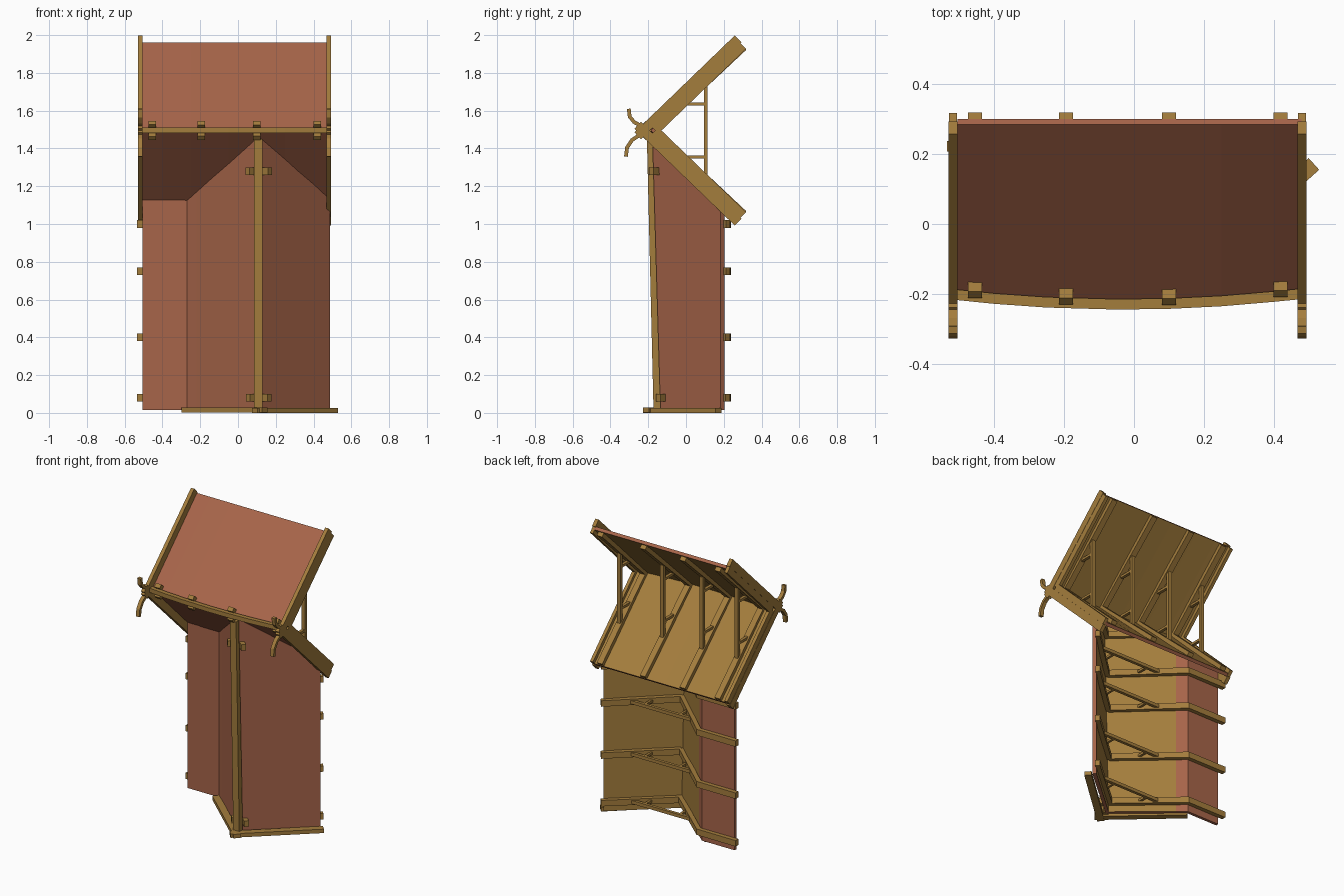
import bpy, bmesh
from mathutils import Vector as V

cube = bpy.data.objects.get("Cube")
if cube:
    bpy.data.objects.remove(cube)


def material(name, rgb):
    m = bpy.data.materials.new(name)
    m.use_nodes = True
    m.diffuse_color = (*rgb, 1)
    m.node_tree.nodes["Principled BSDF"].inputs["Base Color"].default_value = (*rgb, 1)
    return m


WOOD = material("golden wood", (0.37, 0.205, 0.046))
CLAY = material("clay red", (0.39, 0.13, 0.068))


def loft(name, rings, mats=(WOOD,), rule=None):
    """Skin a row of closed sections and cap both ends."""
    bm = bmesh.new()
    rows = [[bm.verts.new(p) for p in ring] for ring in rings]
    n = len(rows[0])
    for a, b in zip(rows, rows[1:]):
        for i in range(n):
            j = (i + 1) % n
            bm.faces.new((a[i], a[j], b[j], b[i]))
    bm.faces.new(rows[0])
    bm.faces.new(rows[-1])
    bmesh.ops.recalc_face_normals(bm, faces=bm.faces)
    if rule:
        for f in bm.faces:
            f.material_index = int(rule(f.normal, f.calc_center_median()))
    mesh = bpy.data.meshes.new(name)
    bm.to_mesh(mesh)
    bm.free()
    for m in mats:
        mesh.materials.append(m)
    obj = bpy.data.objects.new(name, mesh)
    bpy.context.collection.objects.link(obj)
    return obj


def sweep(name, path, axis, width, thick):
    """Rectangular bar along a path; width runs along axis."""
    path = [V(p) for p in path]
    axis = V(axis)
    rings = []
    for i, p in enumerate(path):
        d = (path[min(i + 1, len(path) - 1)] - path[max(i - 1, 0)]).normalized()
        t = axis.cross(d).normalized() * thick / 2
        w = axis * width / 2
        rings.append([p + w + t, p + w - t, p - w - t, p - w + t])
    return loft(name, rings)


X, Z = V((1, 0, 0)), V((0, 0, 1))
RIDGE_Z = 1.495
SLOPE = V((0, 0.72, 0.695))


def bow(x):
    return 0.03 * max(0, 1 - ((x + 0.03) / 0.5) ** 2)


def slope_dir(s):
    return V((0, SLOPE.y, s * SLOPE.z))


# Roof slopes, red outside and wood inside
stations = [-0.505, -0.4, -0.25, -0.05, 0.1, 0.25, 0.4, 0.48]
for s, label in ((1, "upper"), (-1, "lower")):
    rings = []
    for x in stations:
        r = -0.187 - bow(x)
        rings.append([(x, r, RIDGE_Z), (x, 0.285, RIDGE_Z + s * 0.465),
                      (x, 0.3, RIDGE_Z + s * 0.45), (x, r + 0.029, RIDGE_Z)])
    inward = V((0, 0.69, -s * 0.72))
    loft(label + "_roof_slope", rings, (CLAY, WOOD),
         lambda n, c: n.dot(inward) > 0.9)

# Bowed ridge beam
loft("ridge_beam", [[(x, -0.215 - bow(x), 1.483), (x, -0.215 - bow(x), 1.512),
                     (x, -0.185 - bow(x), 1.512), (x, -0.185 - bow(x), 1.483)]
                    for x in stations])

# Roof trusses: crossing rafters, tie and two struts
for x in (-0.455, -0.195, 0.1, 0.42):
    apex = V((x, -0.15 - bow(x), RIDGE_Z))
    for s in (1, -1):
        d = slope_dir(s)
        end = V((x, 0.31, RIDGE_Z + s * 0.437))
        d = (end - apex).normalized()
        sweep("roof_rafter", [apex - d * 0.06, end], X, 0.04, 0.027)
        sweep("roof_strut", [(x, 0, RIDGE_Z + s * 0.14),
                             (x, 0.105, RIDGE_Z + s * 0.14)], X, 0.02, 0.016)
    sweep("roof_tie", [(x, 0.105, 1.25), (x, 0.105, 1.735)], X, 0.025, 0.02)

# Gable boards with curled horns
for x in (-0.518, 0.481):
    for s in (1, -1):
        d = slope_dir(s)
        top = V((x, -0.227, RIDGE_Z))
        sweep("gable_board", [top - d * 0.04, top + d * 0.698], X, 0.025, 0.05)
        under = V((x, -0.163, RIDGE_Z))
        sweep("gable_trim", [under, under + d * 0.645], X, 0.022, 0.046)
    sweep("upper_horn", [(x, -0.24, 1.52), (x, -0.275, 1.54), (x, -0.298, 1.568),
                         (x, -0.303, 1.61)], X, 0.025, 0.02)
    sweep("lower_horn", [(x, -0.24, 1.475), (x, -0.285, 1.445), (x, -0.312, 1.405),
                         (x, -0.318, 1.357)], X, 0.025, 0.02)


# Folded wall, its top trimmed to the lower roof slope
def apex_y(z):
    return -0.14 - 0.028 * z


def top_z(x, y):
    r = -0.172 - bow(x)
    return RIDGE_Z - 0.46 * (y - r) / (0.293 - r)


def wall_ring(x, y, ix, iy, lean=0):
    ty = y - 0.04 * lean
    tiy = iy - 0.04 * lean
    return [(x, y, 0.015), (x, ty, top_z(x, ty)),
            (ix, tiy, top_z(ix, tiy)), (ix, iy, 0.015)]


loft("folded_wall",
     [wall_ring(-0.505, 0.185, -0.505, 0.205),
      wall_ring(-0.27, 0.185, -0.262, 0.205),
      wall_ring(-0.22, 0.142, -0.207, 0.158, 0.12),
      wall_ring(0.11, -0.14, 0.11, -0.112, 1),
      wall_ring(0.487, 0.182, 0.473, 0.203)],
     (CLAY, WOOD),
     lambda n, c: n.y > 0.3 and abs(n.z) < 0.5 and -0.21 < c.x < 0.45)

# Upright beam on the wall fold
loft("corner_beam", [[(0.085, y, z), (0.13, y, z), (0.13, y + w, z), (0.085, y + w, z)]
                     for y, w, z in ((-0.172, 0.037, 0.015), (-0.207, 0.03, 1.45))])

# Wall trusses behind the panels
for z in (0.08, 0.4, 0.75, 1.0):
    a = V((0.11, apex_y(z) + 0.045, z))
    over = 0.075 if z < 0.1 else 0
    right = V((0.463, 0.208, z))
    bend = V((-0.25, 0.222, z))
    dr, dl = (right - a).normalized(), (bend - a).normalized()
    sweep("right_wall_rafter", [a - dr * over, right + dr * 0.02], Z, 0.04, 0.03)
    sweep("left_wall_rafter", [a - dl * over, bend, (-0.535, 0.222, z)], Z, 0.04, 0.03)
    sweep("wall_tie", [(-0.15, 0.1, z), (0.37, 0.1, z)], Z, 0.022, 0.02)
    for s in (1, -1):
        sweep("wall_strut", [(0.11 + s * 0.13, 0.02, z), (0.11 + s * 0.13, 0.1, z)],
              Z, 0.016, 0.016)

# Short crossing rafters near the top of the fold
for s in (1, -1):
    a = V((0.11, apex_y(1.28) + 0.045, 1.28))
    d = V((s * 0.75, 0.66, 0))
    sweep("top_wall_rafter", [a - d * 0.08, a + d * 0.2], Z, 0.04, 0.03)

# Boards along the foot of the wall, crossing at the fold
for s, label in ((1, "right"), (-1, "left")):
    tip = V((0.115 + s * 0.4, 0.172, 0.014 - s * 0.001))
    fold = V((0.115, -0.188, tip.z))
    d = (tip - fold).normalized()
    sweep(label + "_foot_board", [fold - d * 0.035, tip], Z, 0.026, 0.045)
